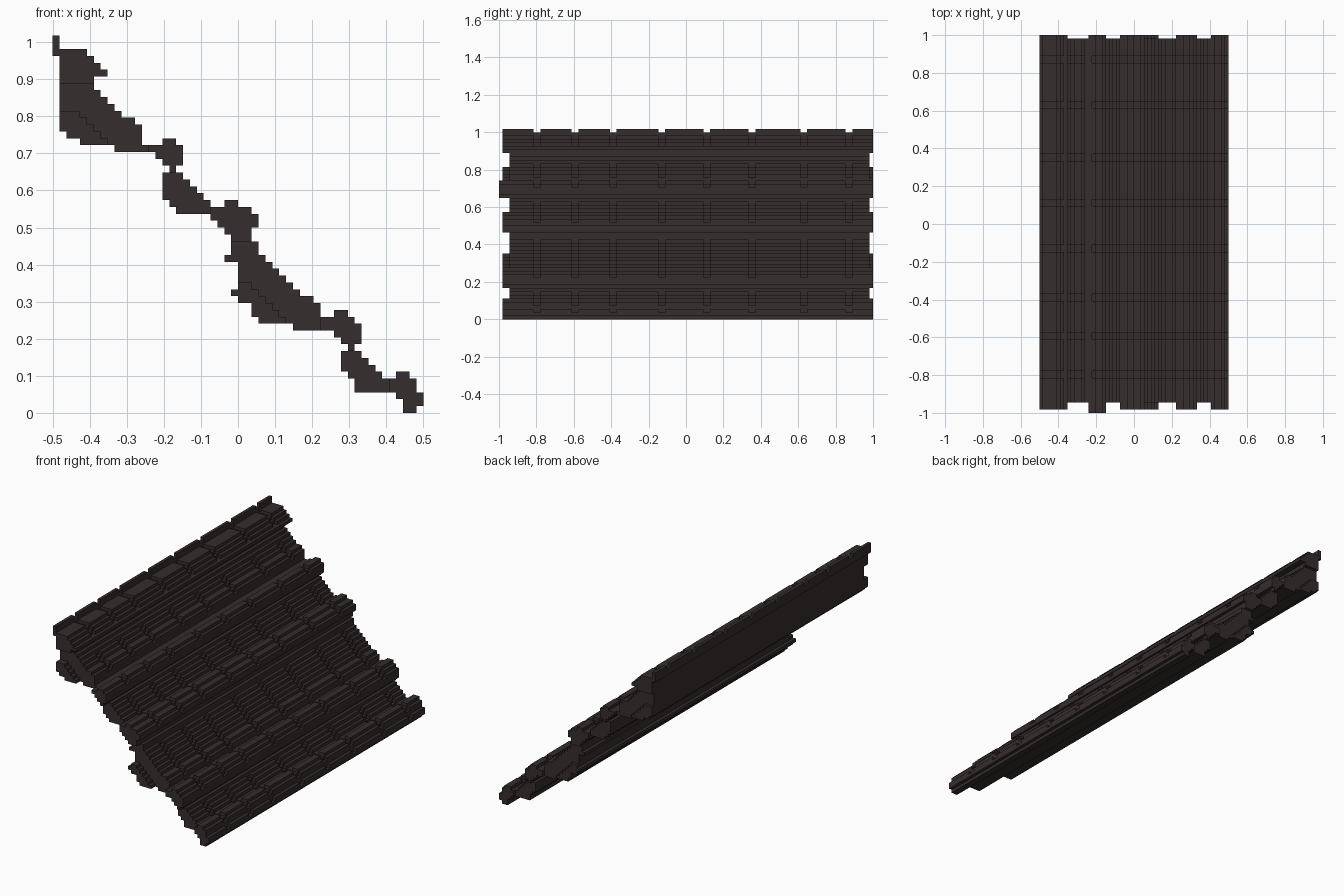
import bpy, bmesh

if "Cube" in bpy.data.objects:
    bpy.data.objects.remove(bpy.data.objects["Cube"])

V = 1 / 54          # size of one block
LENGTH = 108        # blocks along y

# Stepped roof section: one (first, end) column run per block row, top to bottom
RUNS = [(0, 1), (0, 1), (0, 5), (1, 6), (1, 7), (1, 8), (1, 6), (1, 6), (1, 7), (1, 8), (1, 9),
        (1, 10), (1, 12), (1, 13), (2, 13), (4, 13), (9, 19), (15, 19), (16, 19), (17, 18), (16, 19),
        (16, 20), (16, 21), (16, 22), (17, 23), (18, 29), (23, 30), (24, 30), (25, 29), (26, 29), (26, 30),
        (26, 30), (25, 31), (27, 32), (27, 33), (27, 34), (27, 35), (26, 36), (27, 38), (29, 39), (29, 39),
        (30, 44), (35, 45), (41, 45), (42, 45), (43, 44), (42, 45), (42, 46), (42, 47), (43, 48), (44, 53),
        (44, 53), (50, 54), (51, 54), (51, 53)]
cells = {(r, c) for r, (a, b) in enumerate(RUNS) for c in range(a, b)}
# Raised crest on each overlapping course
for r, a in ((15, 16), (24, 25), (40, 41), (49, 50)):
    cells |= {(r, a), (r, a + 1)}
ROWS = len(RUNS)

# Vertical seams between the tiles (first block of each two-block groove)
SEAMS = [10, 21, 32, 46, 59, 72, 87, 100]
top_cells = {(min(r for r, k in cells if k == c), c) for c in {k for _, k in cells}}


def extent(r, c):
    """First and last block along y: crests and beams stick out past the tiles."""
    if 14 <= r <= 19 and 14 <= c < 19:
        return 0, LENGTH
    crest = (r < 7 or (24 <= r <= 29 and c >= 23)
             or (40 <= r <= 45 and c >= 39) or (r >= 49 and c >= 49))
    beam = (11 <= r <= 16 and c < 9 or 36 <= r <= 41) and c < r - 7
    return (1, LENGTH) if crest or beam else (3, LENGTH - 1)


def filled(r, c, j):
    if (r, c) not in cells:
        return False
    a, b = extent(r, c)
    if not a <= j < b:
        return False
    in_seam = any(s <= j < s + 2 for s in SEAMS)
    return not (in_seam and (r, c) in top_cells and (r + 1, c) in cells)


# Slices along y where the section changes
cuts = sorted({0, 1, 3, LENGTH - 1, LENGTH} | set(SEAMS) | {s + 2 for s in SEAMS})
slices = list(zip(cuts, cuts[1:]))
solid = [{rc for rc in cells if filled(*rc, a)} for a, _ in slices]

bm = bmesh.new()
verts = {}


def vert(c, j, r):
    key = (c, j, r)
    if key not in verts:
        verts[key] = bm.verts.new((-0.5 + c * V, -1 + j * V, (ROWS - r) * V))
    return verts[key]


def quad(*corners):
    bm.faces.new([vert(*p) for p in corners])


# Outer skin of the section, slice by slice
for i, (a, b) in enumerate(slices):
    here = solid[i]
    before = solid[i - 1] if i else set()
    after = solid[i + 1] if i + 1 < len(solid) else set()
    for r, c in sorted(here):
        d, s = c + 1, r + 1
        if (r - 1, c) not in here:
            quad((c, a, r), (d, a, r), (d, b, r), (c, b, r))
        if (s, c) not in here:
            quad((c, a, s), (c, b, s), (d, b, s), (d, a, s))
        if (r, c - 1) not in here:
            quad((c, a, r), (c, b, r), (c, b, s), (c, a, s))
        if (r, d) not in here:
            quad((d, a, r), (d, a, s), (d, b, s), (d, b, r))
        if (r, c) not in before:
            quad((c, a, r), (c, a, s), (d, a, s), (d, a, r))
        if (r, c) not in after:
            quad((c, b, r), (d, b, r), (d, b, s), (c, b, s))

mesh = bpy.data.meshes.new("tiled_roof_slope")
bm.to_mesh(mesh)
bm.free()
mat = bpy.data.materials.new("dark brown tile")
mat.diffuse_color = (0.037, 0.026, 0.026, 1)
mat.use_nodes = True
mat.node_tree.nodes["Principled BSDF"].inputs["Base Color"].default_value = mat.diffuse_color
mesh.materials.append(mat)
roof = bpy.data.objects.new("tiled_roof_slope", mesh)
bpy.context.collection.objects.link(roof)
